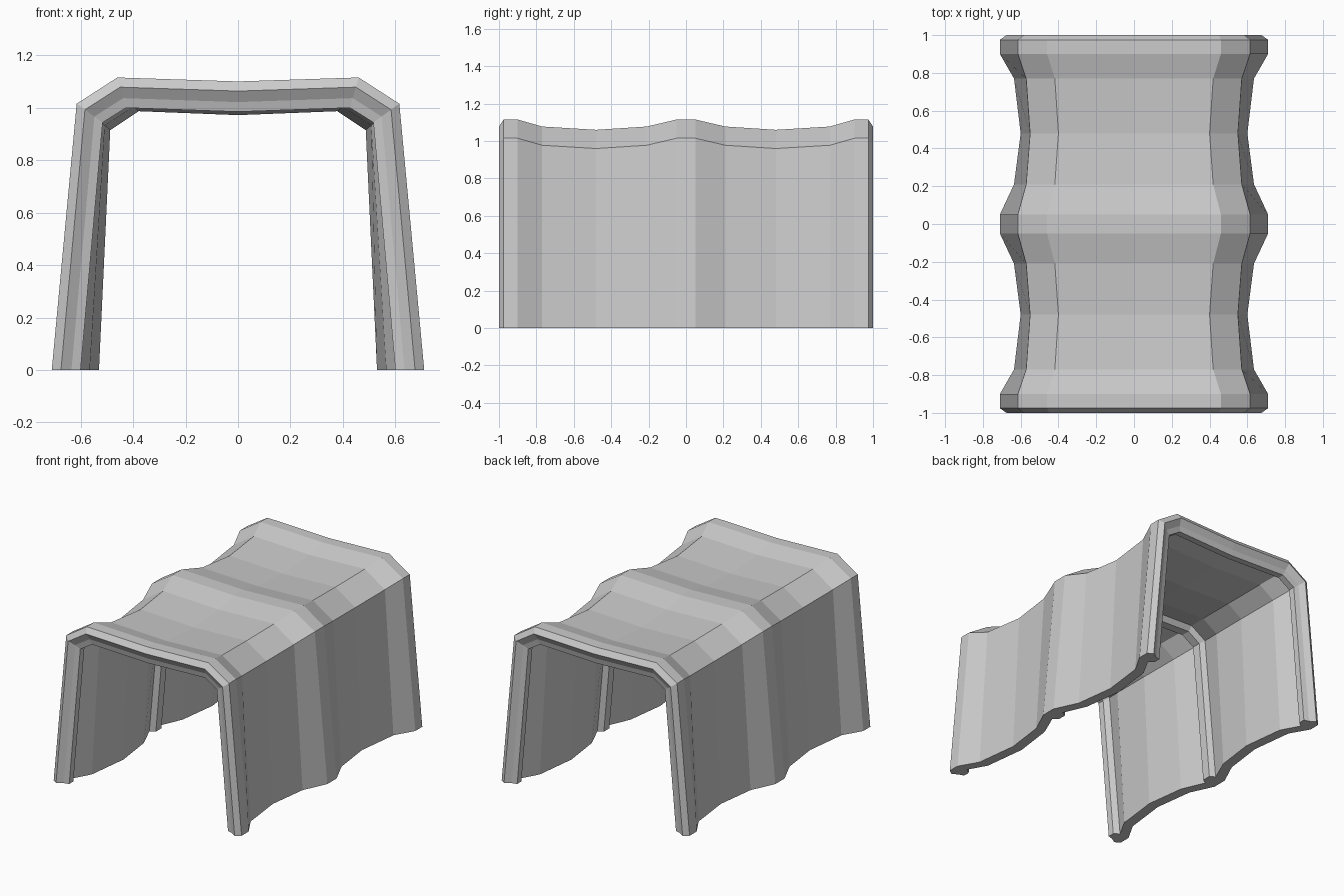
import bpy, bmesh

if "Cube" in bpy.data.objects:
    bpy.data.objects.remove(bpy.data.objects["Cube"])

# Half arch, foot to crown: position, shift where the skin sags, inward offset direction
ARCH = [
    ((0.71, 0.0), (-0.11, 0.0), (-1.0, 0.0)),
    ((0.615, 1.015), (-0.065, -0.055), (-0.9, -0.65)),
    ((0.46, 1.115), (-0.06, -0.055), (-0.3, -1.05)),
    ((0.0, 1.10), (0.0, -0.055), (0.0, -1.05)),
]

# Lengthwise section of one half: (y, sag, depth)
OUTER = [(0.05, 0, 0), (0.21, 0.68, 0), (0.48, 1, 0), (0.77, 0.68, 0),
         (0.90, 0, 0), (0.975, 0, 0), (1.0, 0, 0.035)]
INNER = [(0.975, 0, 0.075), (0.965, 0, 0.11), (0.92, 0, 0.11), (0.895, 0, 0.075),
         (0.77, 0.68, 0.07), (0.48, 1, 0.07), (0.21, 0.68, 0.07),
         (0.05, 0, 0.075), (0.03, 0, 0.11)]
half = OUTER + INNER
section = half + [(-y, s, d) for y, s, d in reversed(half)]


def arch_point(i, side, y, sag, depth):
    (px, pz), (sx, sz), (nx, nz) = ARCH[i]
    return (side * (px + sag * sx + depth * nx), y, pz + sag * sz + depth * nz)


# Sweep the closed section over the whole arch, from right foot to left foot
stops = [(i, 1) for i in range(4)] + [(i, -1) for i in (2, 1, 0)]
bm = bmesh.new()
rings = [[bm.verts.new(arch_point(i, side, *p)) for p in section] for i, side in stops]
n = len(section)
for a, b in zip(rings, rings[1:]):
    for k in range(n):
        j = (k + 1) % n
        bm.faces.new((a[k], a[j], b[j], b[k]))

# Close the two feet
feet = [bm.faces.new(rings[0]), bm.faces.new(rings[-1])]
bmesh.ops.triangulate(bm, faces=feet)
bmesh.ops.recalc_face_normals(bm, faces=bm.faces)

mesh = bpy.data.meshes.new("ribbed_canopy")
bm.to_mesh(mesh)
bm.free()
bpy.context.collection.objects.link(bpy.data.objects.new("ribbed_canopy", mesh))
